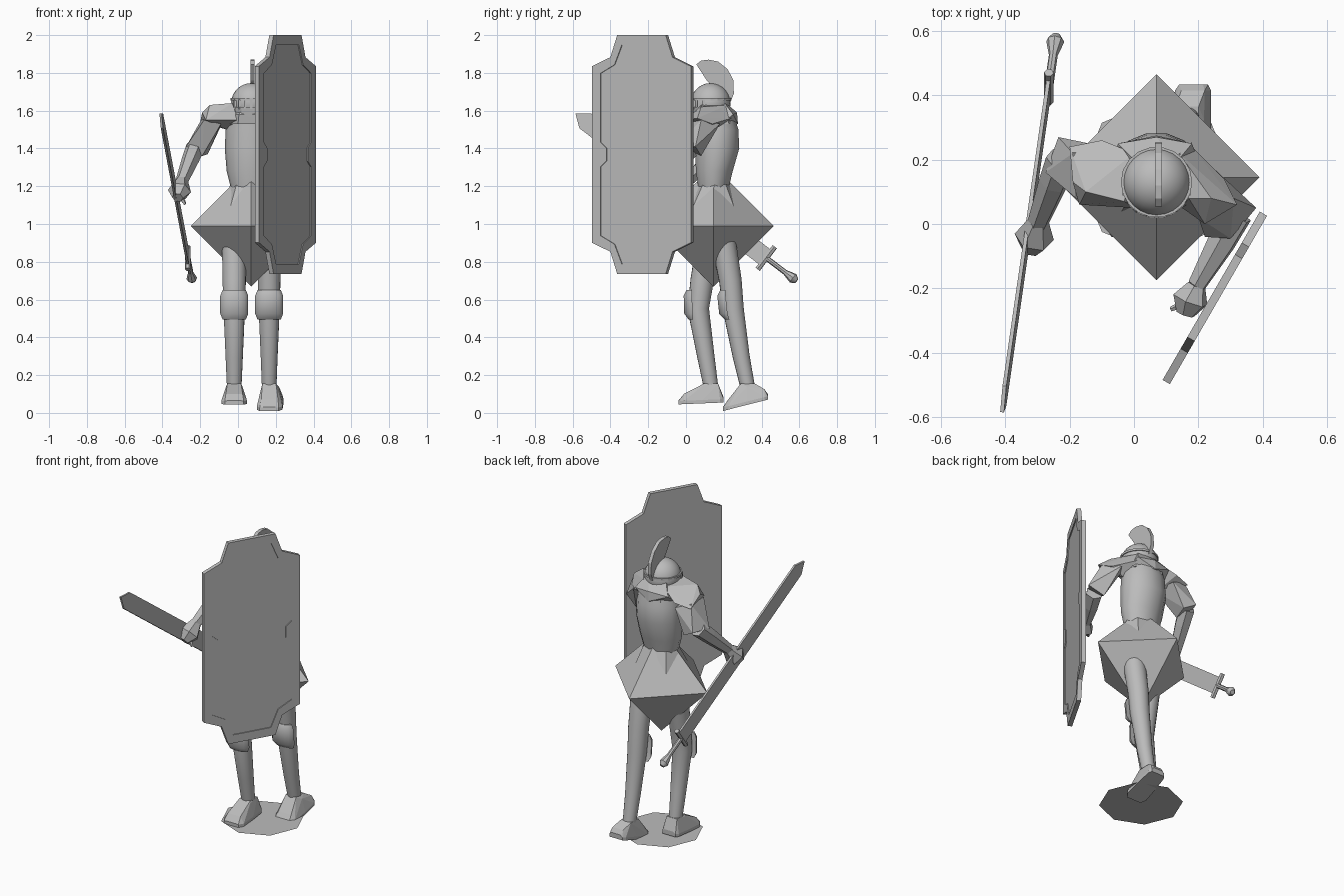
import bpy, bmesh, math
from mathutils import Vector as V

cube = bpy.data.objects.get("Cube")
if cube:
    bpy.data.objects.remove(cube, do_unlink=True)

grey = bpy.data.materials.new("plain grey")
grey.use_nodes = True
grey.diffuse_color = (0.5, 0.5, 0.5, 1)
grey.node_tree.nodes["Principled BSDF"].inputs["Base Color"].default_value = (0.5, 0.5, 0.5, 1)


def finish(name, bm, smooth=False):
    bmesh.ops.recalc_face_normals(bm, faces=bm.faces[:])
    mesh = bpy.data.meshes.new(name)
    bm.to_mesh(mesh)
    bm.free()
    mesh.materials.append(grey)
    ob = bpy.data.objects.new(name, mesh)
    bpy.context.scene.collection.objects.link(ob)
    if smooth:
        bpy.ops.object.select_all(action='DESELECT')
        ob.select_set(True)
        bpy.context.view_layer.objects.active = ob
        bpy.ops.object.shade_smooth_by_angle(angle=math.radians(40))


def hull(name, points):
    """Faceted convex solid around a few points."""
    bm = bmesh.new()
    bmesh.ops.convex_hull(bm, input=[bm.verts.new(p) for p in points])
    loose = [v for v in bm.verts if not v.link_faces]
    bmesh.ops.delete(bm, geom=loose, context='VERTS')
    finish(name, bm)


def plate(name, points, depth):
    """Flat outline given thickness along the depth vector."""
    bm = bmesh.new()
    face = bm.faces.new([bm.verts.new(p) for p in points])
    res = bmesh.ops.extrude_face_region(bm, geom=[face])
    moved = [g for g in res["geom"] if isinstance(g, bmesh.types.BMVert)]
    bmesh.ops.translate(bm, verts=moved, vec=depth)
    finish(name, bm)


def loft(name, rings, smooth=False):
    """Skin over matching rings, capped at both ends."""
    bm = bmesh.new()
    loops = [[bm.verts.new(p) for p in ring] for ring in rings]
    n = len(loops[0])
    for a, b in zip(loops, loops[1:]):
        for i in range(n):
            bm.faces.new((a[i], a[(i + 1) % n], b[(i + 1) % n], b[i]))
    bm.faces.new(loops[0])
    bm.faces.new(loops[-1])
    finish(name, bm, smooth)


def limb(name, path, sides, smooth=False):
    """Round limb through (x, y, z, radius) stations."""
    pts = [V(p[:3]) for p in path]
    rings = []
    side = (pts[-1] - pts[0]).orthogonal()
    for i, p in enumerate(pts):
        t = (pts[min(i + 1, len(pts) - 1)] - pts[max(i - 1, 0)]).normalized()
        a = (side - t * side.dot(t)).normalized()
        b = t.cross(a)
        angles = [2 * math.pi * k / sides for k in range(sides)]
        rings.append([p + (a * math.cos(w) + b * math.sin(w)) * path[i][3] for w in angles])
    loft(name, rings, smooth)


def stack(name, levels, sides, smooth=False):
    """Horizontal ellipses at (z, centre y, x radius, y radius)."""
    angles = [2 * math.pi * k / sides for k in range(sides)]
    loft(name, [[V((CX + rx * math.cos(w), cy + ry * math.sin(w), z)) for w in angles]
                for z, cy, rx, ry in levels], smooth)


CX = 0.07

# Ground disc, a single flat face under the front foot
bm = bmesh.new()
bmesh.ops.create_circle(bm, cap_ends=True, segments=8, radius=0.24)
bmesh.ops.translate(bm, verts=bm.verts[:], vec=(CX, 0.145, 0.045))
finish("ground_disc", bm)

# Skirt, waist and torso
stack("skirt", [(0.67, 0.145, 0.002, 0.002), (0.99, 0.145, 0.32, 0.32),
                (1.25, 0.145, 0.06, 0.06)], 4)
stack("waist_flare", [(1.08, 0.145, 0.16, 0.16), (1.21, 0.15, 0.11, 0.085)], 8)
stack("torso", [(1.18, 0.145, 0.105, 0.08), (1.28, 0.15, 0.13, 0.1),
                (1.4, 0.165, 0.14, 0.12), (1.5, 0.165, 0.135, 0.115),
                (1.6, 0.15, 0.11, 0.1)], 14, True)
stack("collar", [(1.53, 0.15, 0.14, 0.12), (1.58, 0.14, 0.13, 0.12),
                 (1.6, 0.135, 0.105, 0.105)], 9)

# Helmet dome with brow band and face grille
bm = bmesh.new()
bmesh.ops.create_uvsphere(bm, u_segments=24, v_segments=14, radius=0.106)
bmesh.ops.translate(bm, verts=bm.verts[:], vec=(CX, 0.13, 1.64))
finish("helmet_dome", bm, True)
stack("brow_band", [(1.655, 0.13, 0.111, 0.11), (1.668, 0.13, 0.111, 0.11)], 18)
stack("jaw_guard", [(1.57, 0.12, 0.095, 0.095), (1.62, 0.125, 0.11, 0.108)], 18)
for i in range(9):
    w = math.radians(-160 + 17.5 * i)
    x, y = CX + 0.107 * math.cos(w), 0.13 + 0.105 * math.sin(w)
    limb(f"grille_bar_{i + 1}", [(x, y, 1.61, 0.008), (x, y, 1.66, 0.008)], 4)

# Crest
outer = [(0.055, 1.845), (0.08, 1.865), (0.12, 1.87), (0.17, 1.86), (0.22, 1.82),
         (0.252, 1.76), (0.253, 1.69), (0.23, 1.63), (0.19, 1.69), (0.15, 1.72),
         (0.11, 1.76)]
plate("crest", [V((0.065, y, z)) for y, z in outer], V((0.022, 0, 0)))

# Shoulder armour
hull("right_pauldron", [(-0.15, 0.1, 1.63), (-0.03, 0.07, 1.64), (0.0, 0.22, 1.62),
                        (-0.19, 0.13, 1.59), (-0.2, 0.24, 1.54), (-0.1, 0.26, 1.56),
                        (-0.17, 0.06, 1.55), (0.0, 0.05, 1.55), (-0.06, 0.15, 1.5)])
hull("left_pauldron", [(0.14, 0.22, 1.63), (0.17, 0.08, 1.63), (0.24, 0.08, 1.62),
                       (0.32, 0.06, 1.56), (0.28, 0.14, 1.53), (0.18, 0.24, 1.56),
                       (0.22, 0.0, 1.55), (0.15, 0.05, 1.55), (0.2, 0.14, 1.49)])
hull("back_cape", [(0.07, 0.275, 1.53), (0.07, 0.27, 1.59), (-0.05, 0.25, 1.58),
                   (0.18, 0.25, 1.58), (0.13, 0.19, 1.66), (0.01, 0.19, 1.66),
                   (-0.06, 0.2, 1.54), (0.2, 0.2, 1.54)])

# Arms: blocky upper arm, tapered forearm, faceted gauntlet and thumb
hull("right_upper_arm", [(-0.18, 0.08, 1.55), (-0.19, 0.22, 1.56), (-0.09, 0.24, 1.52),
                         (-0.09, 0.08, 1.53), (-0.275, 0.16, 1.41), (-0.235, 0.27, 1.41),
                         (-0.19, 0.15, 1.36), (-0.16, 0.25, 1.37)])
hull("left_upper_arm", [(0.31, 0.08, 1.55), (0.24, 0.18, 1.53), (0.2, 0.02, 1.54),
                        (0.22, 0.14, 1.5), (0.38, 0.05, 1.41), (0.3, -0.045, 1.42),
                        (0.22, -0.04, 1.43), (0.29, 0.08, 1.36)])
limb("right_forearm", [(-0.225, 0.2, 1.41, 0.05), (-0.25, 0.13, 1.345, 0.047),
                       (-0.3, 0.0, 1.22, 0.033)], 6)
limb("right_hand", [(-0.297, 0.01, 1.23, 0.033), (-0.31, -0.04, 1.175, 0.062),
                    (-0.32, -0.08, 1.14, 0.03)], 6)
limb("right_thumb", [(-0.3, -0.05, 1.14, 0.014), (-0.28, -0.055, 1.105, 0.007)], 5)
limb("left_forearm", [(0.32, 0.03, 1.39, 0.05), (0.27, -0.06, 1.365, 0.046),
                      (0.195, -0.19, 1.34, 0.03)], 6)
limb("left_hand", [(0.195, -0.19, 1.34, 0.03), (0.175, -0.235, 1.33, 0.058),
                   (0.16, -0.28, 1.32, 0.03)], 6)
limb("left_thumb", [(0.15, -0.25, 1.32, 0.012), (0.115, -0.265, 1.31, 0.008)], 5)

# Legs, knee guards and boots
legs = {
    "right": (-0.02, [(0.9, 0.12, 0.065), (0.7, 0.085, 0.062), (0.55, 0.065, 0.057),
                      (0.3, 0.105, 0.046), (0.12, 0.135, 0.038)],
              0.035, 0.003, -0.04, 0.055, 0.045, -0.02),
    "left": (0.165, [(0.9, 0.2, 0.065), (0.7, 0.235, 0.06), (0.55, 0.25, 0.056),
                     (0.3, 0.292, 0.045), (0.12, 0.33, 0.038)],
             0.22, 0.01, 0.195, 0.07, 0.01, 0.185),
}
for side, (x, stations, knee_y, lean, toe, heel_z, toe_z, heel_x) in legs.items():
    limb(side + "_leg", [(x, y, z, r) for z, y, r in stations], 18, True)
    arc = [math.radians(180 + 20 * k) for k in range(10)]
    guard = [[V((x + s * math.cos(w), knee_y + d * math.sin(w) + k * lean, z)) for w in arc]
             for z, s, d, k in ((0.495, 0.062, 0.025, 1), (0.525, 0.074, 0.045, 0),
                                (0.62, 0.074, 0.045, -1), (0.65, 0.062, 0.03, -1))]
    loft(side + "_knee_guard", guard, True)
    boot = []
    for d, half, high in ((0.0, 0.05, 0.02), (0.03, 0.068, 0.055),
                          (0.13, 0.064, 0.095), (0.22, 0.056, 0.06), (0.238, 0.045, 0.03)):
        f = d / 0.238
        base = toe_z + (heel_z - toe_z) * f
        cx = x + (heel_x - x) * f
        boot += [(cx + s * half * g, toe + d, base + h)
                 for s in (-1, 1) for g, h in ((1, 0), (1, 0.018), (0.65, high))]
    ay = stations[-1][1]
    boot += [(x + s * 0.036, ay + dy, 0.155) for s in (-1, 1) for dy in (-0.04, 0.035)]
    hull(side + "_boot", boot)

# Sword: blade, guard, grip and pommel
guard_c, tip = V((-0.265, 0.425, 0.82)), V((-0.41, -0.585, 1.585))
along = (tip - guard_c).normalized()
flat = V((1, 0, 0)).cross(along).normalized()
thin = along.cross(flat).normalized()
neck = tip - along * 0.065
hw = flat * 0.05
plate("sword_blade", [p - thin * 0.006 for p in
                      (guard_c + hw, neck + hw, tip, neck - hw, guard_c - hw)], thin * 0.012)
limb("sword_guard", [(*(guard_c + flat * t), 0.015) for t in (-0.075, 0.075)], 6)
limb("sword_grip", [(*guard_c, 0.014), (*(guard_c - along * 0.14), 0.014)], 8, True)
limb("sword_pommel", [(*(guard_c - along * d), r) for d, r in
                      ((0.12, 0.012), (0.155, 0.022), (0.18, 0.028), (0.203, 0.014))], 8, True)

# Shield: one thick plate with a shallow notched recess on its face
centre, across, out = V((0.252, -0.23, 1.368)), V((0.5, 0.866, 0)), V((0.866, -0.5, 0))


def shield_ring(quarter, height):
    """Repeat a quarter outline on all four corners, at a height along the normal."""
    half = quarter + [(u, -z) for u, z in reversed(quarter)]
    outline = half + [(-u, z) for u, z in reversed(half)]
    return [centre + across * u + V((0, 0, z)) + out * height for u, z in outline]


rim = [(0.148, 0.632), (0.19, 0.515), (0.302, 0.467), (0.302, 0.065), (0.302, 0.035)]
panel = [(0.12, 0.58), (0.165, 0.475), (0.25, 0.43), (0.25, 0.065), (0.215, 0.035)]
loft("shield", [shield_ring(rim, -0.014), shield_ring(rim, 0.012),
                shield_ring(panel, 0.012), shield_ring(panel, 0.006)])
